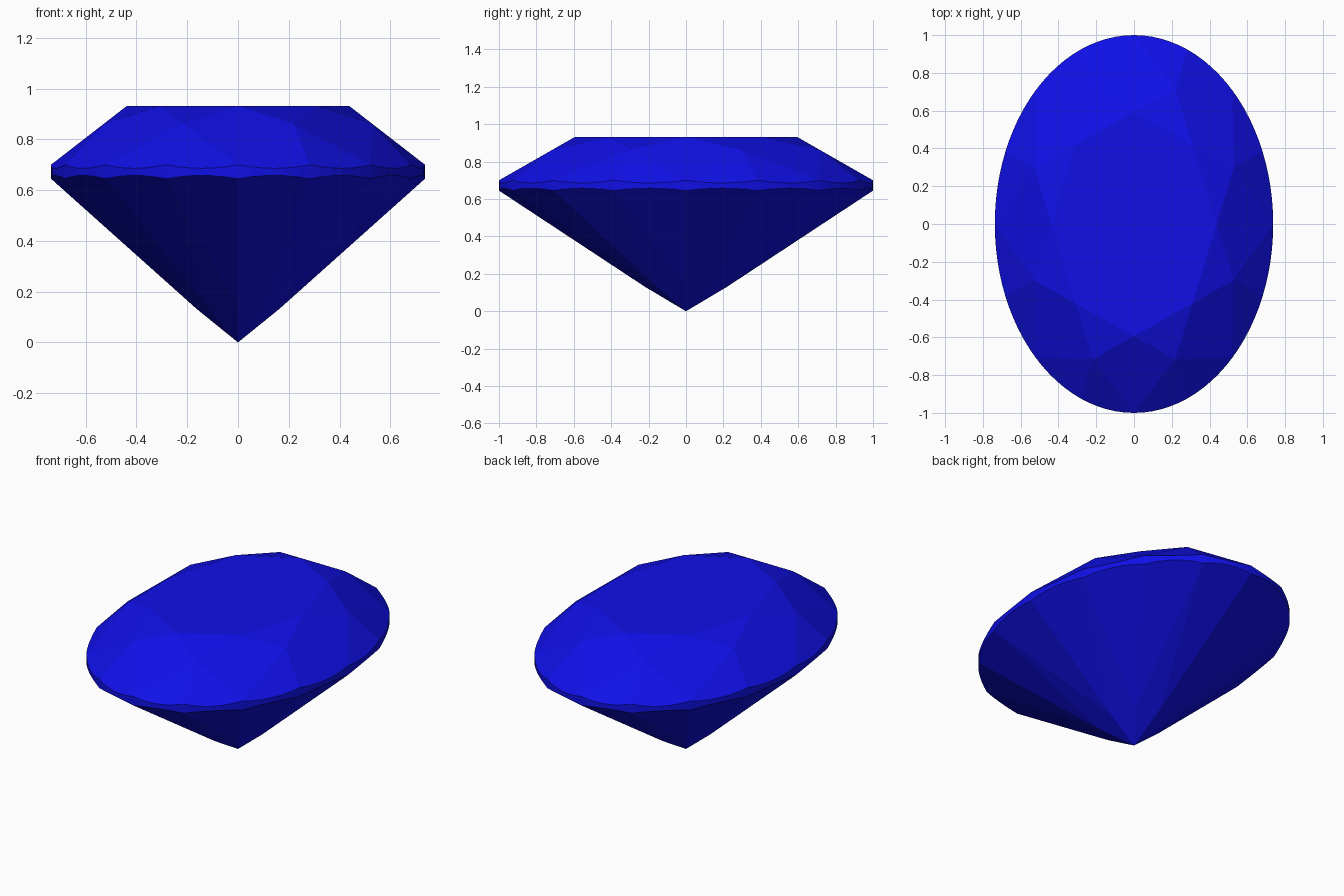
import bpy, bmesh
from math import cos, sin, pi
from mathutils import Vector
from mathutils.geometry import normal

if "Cube" in bpy.data.objects:
    bpy.data.objects.remove(bpy.data.objects["Cube"])

# Oval brilliant-cut gem: laid out on a unit circle, then squeezed in x
WIDTH = 0.737
TABLE_R, TABLE_Z = 0.594, 0.932
STAR_R = 0.775
GIRDLE_TOP, GIRDLE_LOW = 0.70, 0.645
PAVILION_R = 0.22
SEG = 6                      # girdle segments per half facet
STEP = pi / 8                # 22.5 degrees

bm = bmesh.new()


def polar(r, k, z):
    return Vector((r * cos(k * STEP), r * sin(k * STEP), z))


def face(points):
    bm.faces.new([bm.verts.new(p) for p in points])


def arc(a, b, inner, k):
    """Girdle edge from k to k+1, lying on the plane of a half facet."""
    n = normal((a, b, inner))
    pts = []
    for i in range(SEG + 1):
        p = polar(1, k + i / SEG, 0)
        p.z = a.z - (n.x * (p.x - a.x) + n.y * (p.y - a.y)) / n.z
        pts.append(p)
    return pts


star_z = GIRDLE_TOP + (TABLE_Z - GIRDLE_TOP) / (1 - TABLE_R) * (1 - STAR_R * cos(STEP))
ridge_z = GIRDLE_LOW * cos(STEP) * PAVILION_R
culet = Vector((0, 0, 0))

# Table
face([polar(TABLE_R, k, TABLE_Z) for k in range(0, 16, 2)])

for k in range(0, 16, 2):
    t0, t1 = polar(TABLE_R, k, TABLE_Z), polar(TABLE_R, k + 2, TABLE_Z)
    s0, s1 = polar(STAR_R, k - 1, star_z), polar(STAR_R, k + 1, star_z)
    # Crown star and kite facets
    face([t0, s1, t1])
    face([t0, s0, polar(1, k, GIRDLE_TOP), s1])
    # Pavilion kite facets, turned half a step
    r0, r1 = polar(PAVILION_R, k, ridge_z), polar(PAVILION_R, k + 2, ridge_z)
    face([culet, r1, polar(1, k + 1, GIRDLE_LOW), r0])
    # Half facets above and below the scalloped girdle
    for j, low in ((k, r0), (k + 1, r1)):
        top = arc(polar(1, j, GIRDLE_TOP), polar(1, j + 1, GIRDLE_TOP), s1, j)
        bot = arc(polar(1, j, GIRDLE_LOW), polar(1, j + 1, GIRDLE_LOW), low, j)
        face([s1] + top)
        face([low] + bot[::-1])
        for i in range(SEG):
            face([bot[i], bot[i + 1], top[i + 1], top[i]])

bmesh.ops.remove_doubles(bm, verts=bm.verts, dist=1e-4)
bmesh.ops.scale(bm, vec=(WIDTH, 1, 1), verts=bm.verts)
bmesh.ops.recalc_face_normals(bm, faces=bm.faces)

mesh = bpy.data.meshes.new("oval_gem")
bm.to_mesh(mesh)
bm.free()
gem = bpy.data.objects.new("oval_gem", mesh)
bpy.context.collection.objects.link(gem)

# Deep blue stone
mat = bpy.data.materials.new("blue_stone")
mat.diffuse_color = (0.005, 0.005, 0.8, 1)
mat.use_nodes = True
mat.node_tree.nodes["Principled BSDF"].inputs["Base Color"].default_value = mat.diffuse_color
mesh.materials.append(mat)
